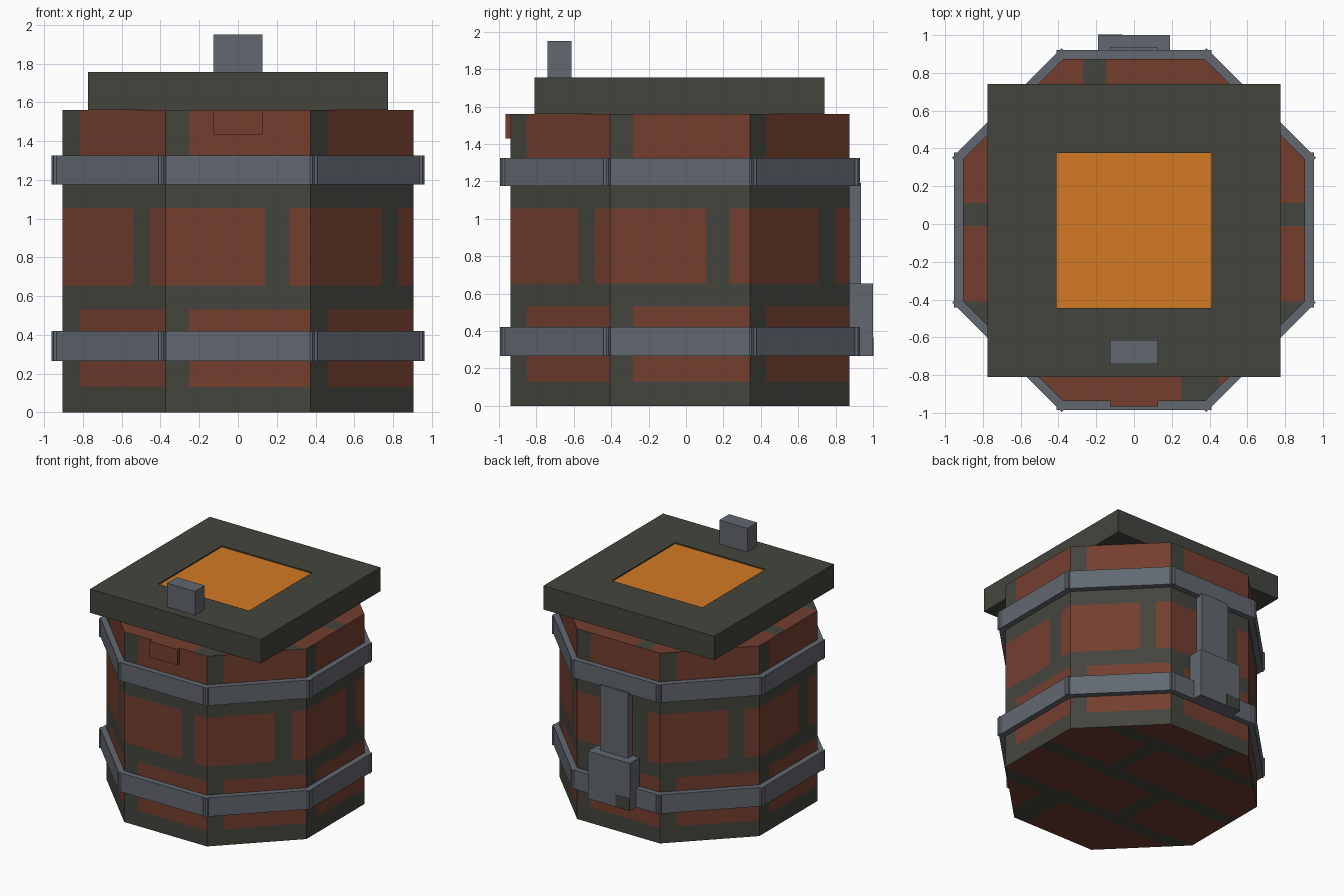
import bpy, bmesh, math
from mathutils import Vector, Matrix

cube = bpy.data.objects.get("Cube")
if cube:
    bpy.data.objects.remove(cube, do_unlink=True)

CENTRE_Y = -0.032
APOTHEM = 0.906
HEIGHT = 1.56
HALF_SIDE = APOTHEM * math.tan(math.pi / 8)
SIDE = 2 * HALF_SIDE


def material(name, rgb):
    linear = [((c / 255 + 0.055) / 1.055) ** 2.4 for c in rgb]
    m = bpy.data.materials.new(name)
    m.use_nodes = True
    m.diffuse_color = (*linear, 1)
    m.node_tree.nodes["Principled BSDF"].inputs["Base Color"].default_value = (*linear, 1)
    return m


brick = material("brick_red", (116, 62, 47))
mortar = material("dark_mortar", (68, 69, 61))
metal = material("grey_metal", (98, 104, 112))
orange = material("glowing_orange", (212, 122, 35))


def finish(bm, name, mats):
    mesh = bpy.data.meshes.new(name)
    bm.to_mesh(mesh)
    bm.free()
    obj = bpy.data.objects.new(name, mesh)
    bpy.context.collection.objects.link(obj)
    for m in mats:
        mesh.materials.append(m)
    return obj


def add_box(bm, lo, hi, turn=Matrix()):
    lo, hi = Vector(lo), Vector(hi)
    place = Matrix.Translation((lo + hi) / 2) @ Matrix.Diagonal((*(hi - lo), 1))
    bmesh.ops.create_cube(bm, size=1, matrix=turn @ place)


def box(name, lo, hi, mat):
    bm = bmesh.new()
    add_box(bm, lo, hi)
    return finish(bm, name, [mat])


def turn_to_side(i):
    return Matrix.Translation((0, CENTRE_Y, 0)) @ Matrix.Rotation(i * math.pi / 4, 4, "Z")


# Body walls: brick courses, alternate courses shifted sideways
def wall_material(u, z):
    course, rise = divmod(z - 0.13, 0.525)
    if z < 0.13 or rise > 0.4:
        return 1
    if course == 1:
        return 1 if 0.515 < u < 0.64 else 0
    return 1 if u < 0.125 else 0


# Body ends: three joints between rows, with a few cross joints
def end_material(x, y):
    if any(start < y < start + 0.12 for start in (-0.53, -0.01, 0.52)):
        return 1
    if y > 0.64:
        return int(-0.27 < x < -0.145)
    if y < -0.53:
        return int(0.25 < x < 0.45)
    return int(0.2 < x < 0.325) if y > 0 else int(-0.3 < x < -0.175)


bm = bmesh.new()
us = [0, 0.125, 0.515, 0.64, SIDE]
zs = [0, 0.13, 0.53, 0.655, 1.055, 1.18, HEIGHT]
for i in range(8):
    turn = turn_to_side(i)
    for u0, u1 in zip(us, us[1:]):
        for z0, z1 in zip(zs, zs[1:]):
            corners = [(u0, z0), (u1, z0), (u1, z1), (u0, z1)]
            face = bm.faces.new([bm.verts.new(turn @ Vector((u - HALF_SIDE, -APOTHEM, z)))
                                 for u, z in corners])
            face.material_index = wall_material((u0 + u1) / 2, (z0 + z1) / 2)

for z in (0, HEIGHT):
    ring = [turn_to_side(i) @ Vector((-HALF_SIDE, -APOTHEM, z)) for i in range(8)]
    if z == 0:
        ring.reverse()
    cap = [bm.faces.new([bm.verts.new(p) for p in ring])]
    cuts = [(Vector((0, 1, 0)), y) for y in (-0.53, -0.41, -0.01, 0.11, 0.52, 0.64)]
    cuts += [(Vector((1, 0, 0)), x) for x in (-0.3, -0.27, -0.175, -0.145, 0.2, 0.25, 0.325, 0.45)]
    for normal, d in cuts:
        geom = set(cap) | {e for f in cap for e in f.edges} | {v for f in cap for v in f.verts}
        out = bmesh.ops.bisect_plane(bm, geom=list(geom), plane_co=normal * d, plane_no=normal)
        cap = [g for g in out["geom"] if isinstance(g, bmesh.types.BMFace)]
    for f in cap:
        c = f.calc_center_median()
        f.material_index = end_material(c.x, c.y)
bmesh.ops.remove_doubles(bm, verts=bm.verts, dist=0.0005)
finish(bm, "brick_body", [brick, mortar])

# Metal bands: eight straight bars each, ends crossing at the corners
for name, z0, z1 in (("lower_band", 0.265, 0.42), ("upper_band", 1.175, 1.325)):
    bm = bmesh.new()
    for i in range(8):
        add_box(bm, (-0.41, -0.952, z0), (0.41, -0.89, z1), turn_to_side(i))
    finish(bm, name, [metal])

# Lid with a sunken orange panel on top
bm = bmesh.new()
add_box(bm, (-0.775, -0.81, HEIGHT), (0.775, 0.74, 1.755))
bm.faces.ensure_lookup_table()
top = max(bm.faces, key=lambda f: f.calc_center_median().z)
bmesh.ops.inset_region(bm, faces=[top], thickness=0.516)
inner = bmesh.ops.extrude_discrete_faces(bm, faces=[top])["faces"][0]
bmesh.ops.translate(bm, verts=inner.verts, vec=(0, 0, -0.01))
inner.material_index = 1
finish(bm, "lid", [mortar, orange])

# Handle, front plate and back latch
box("lid_handle", (-0.127, -0.74, 1.75), (0.127, -0.613, 1.95), metal)
box("front_plate", (-0.127, -0.965, 1.43), (0.127, -0.92, HEIGHT), brick)
box("latch_strap", (-0.127, 0.86, 0.64), (0.127, 0.935, 1.19), metal)
box("latch_block", (-0.19, 0.86, 0.265), (0.19, 1.0, 0.655), metal)
box("latch_dark_patch", (-0.19, 0.995, 0.266), (-0.06, 1.002, 0.365), mortar)
